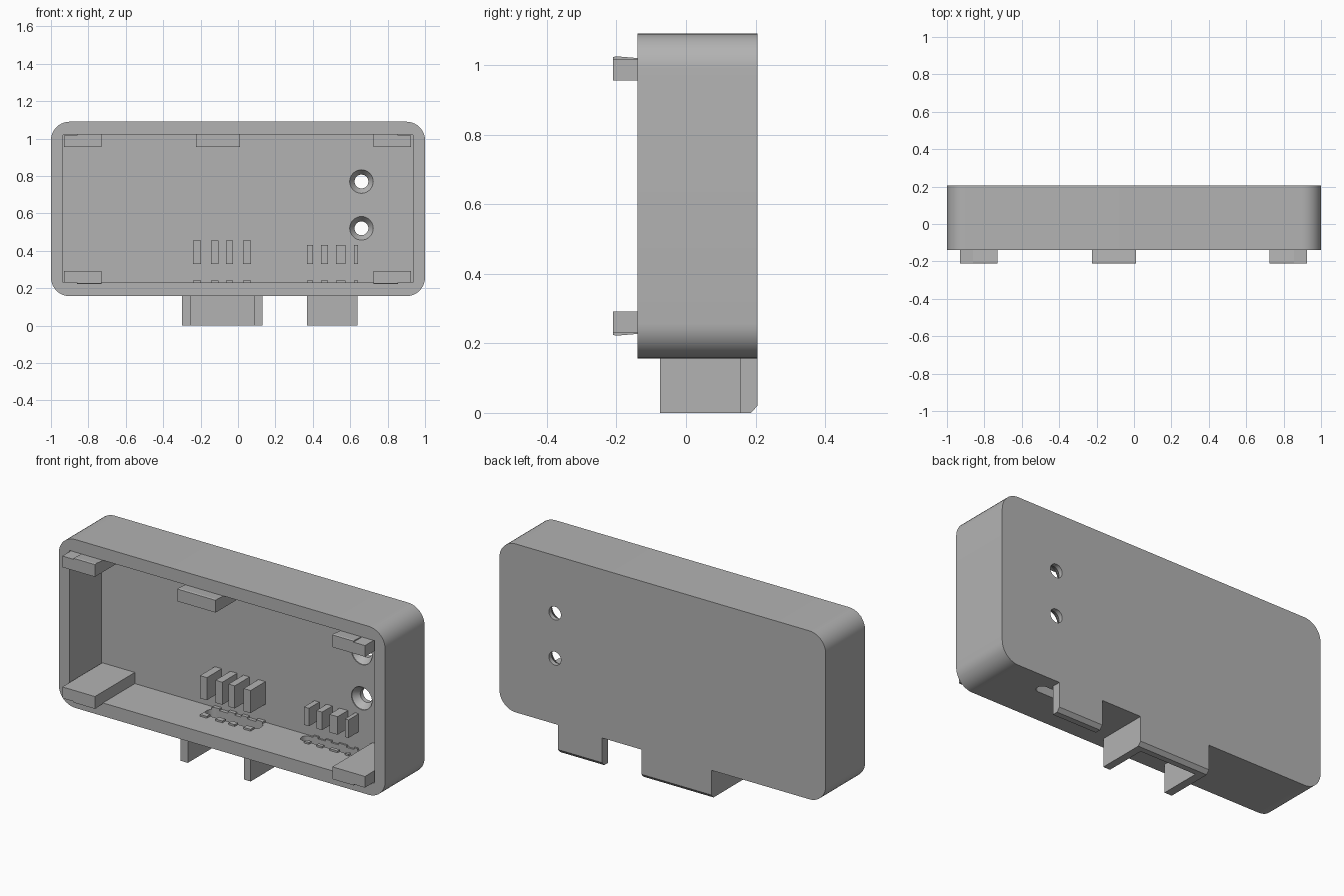
import bpy, bmesh, math
from mathutils import Vector

cube = bpy.data.objects.get("Cube")
if cube:
    bpy.data.objects.remove(cube)

grey = bpy.data.materials.new("plain grey")
grey.use_nodes = True
grey.diffuse_color = (0.45, 0.45, 0.45, 1)
grey.node_tree.nodes["Principled BSDF"].inputs["Base Color"].default_value = (0.45, 0.45, 0.45, 1)

BACK, FLOOR, FRONT, TIP = 0.205, 0.14, -0.14, -0.21
BOTTOM, TOP = 0.157, 1.09
MID_Z = (BOTTOM + TOP) / 2


def prism(name, outline, offset):
    """Extrude a closed outline of 3D points along an offset."""
    bm = bmesh.new()
    face = bm.faces.new([bm.verts.new(p) for p in outline])
    new = bmesh.ops.extrude_face_region(bm, geom=[face])["geom"]
    bmesh.ops.translate(bm, vec=Vector(offset),
                        verts=[v for v in new if isinstance(v, bmesh.types.BMVert)])
    bmesh.ops.recalc_face_normals(bm, faces=bm.faces)
    mesh = bpy.data.meshes.new(name)
    bm.to_mesh(mesh)
    bm.free()
    obj = bpy.data.objects.new(name, mesh)
    bpy.context.collection.objects.link(obj)
    mesh.materials.append(grey)
    return obj


def box(name, x0, x1, y0, y1, z0, z1):
    return prism(name, [(x0, y0, z0), (x1, y0, z0), (x1, y1, z0), (x0, y1, z0)], (0, 0, z1 - z0))


def rounded(x0, x1, v0, v1, r, steps=10):
    """2D rounded rectangle outline."""
    pts = []
    for cx, cy, start in ((x1 - r, v1 - r, 0), (x0 + r, v1 - r, 1),
                          (x0 + r, v0 + r, 2), (x1 - r, v0 + r, 3)):
        for i in range(steps + 1):
            a = (start + i / steps) * math.pi / 2
            pts.append((cx + r * math.cos(a), cy + r * math.sin(a)))
    return pts


def hole(name, x, z, profile):
    """Revolved cutter along y from (radius, y) pairs."""
    bm = bmesh.new()
    n = 32
    rings = [[bm.verts.new((x + r * math.cos(2 * math.pi * i / n), y,
                            z + r * math.sin(2 * math.pi * i / n))) for i in range(n)]
             for r, y in profile]
    for a, b in zip(rings, rings[1:]):
        for i in range(n):
            bm.faces.new((a[i], a[(i + 1) % n], b[(i + 1) % n], b[i]))
    bm.faces.new(rings[0])
    bm.faces.new(rings[-1])
    bmesh.ops.recalc_face_normals(bm, faces=bm.faces)
    mesh = bpy.data.meshes.new(name)
    bm.to_mesh(mesh)
    bm.free()
    obj = bpy.data.objects.new(name, mesh)
    bpy.context.collection.objects.link(obj)
    return obj


def cut(obj, cutters):
    """Subtract the cutters and bake the result."""
    for c in cutters:
        m = obj.modifiers.new("cut", 'BOOLEAN')
        m.operation, m.solver, m.object = 'DIFFERENCE', 'EXACT', c
        c.hide_render = True
    graph = bpy.context.evaluated_depsgraph_get()
    mesh = bpy.data.meshes.new_from_object(obj.evaluated_get(graph))
    obj.modifiers.clear()
    obj.data = mesh
    mesh.materials.clear()
    mesh.materials.append(grey)
    mesh.polygons.foreach_set("material_index", [0] * len(mesh.polygons))


# Tray with rounded outer corners, open at the front
shell = prism("case_shell", [(x, FRONT, z) for x, z in rounded(-1, 1, BOTTOM, TOP, 0.1)],
              (0, BACK - FRONT, 0))

# Port slots through the bottom wall
slots = [prism("wide_slot_cutter", [(x, y, 0.1) for x, y in rounded(-0.25, 0.085, 0.04, 0.12, 0.035)], (0, 0, 0.2)),
         prism("small_slot_cutter", [(x, y, 0.1) for x, y in rounded(0.32, 0.69, 0.07, 0.13, 0.029)], (0, 0, 0.2))]
cutters = [box("cavity_cutter", -0.935, 0.935, -0.3, FLOOR, 0.23, 1.02)] + slots

# Countersunk screw holes in the back wall
for z in (0.77, 0.52):
    cutters.append(hole("screw_hole_cutter", 0.66, z,
                        [(0.063, 0.12), (0.063, FLOOR + 0.005), (0.037, 0.18), (0.037, 0.25)]))
cut(shell, cutters)

# Support ribs on the back wall, with low pads under them on the bottom wall
groups = [("wide_port", 0.01, 0.455, [(-0.24, -0.198), (-0.145, -0.103), (-0.065, -0.027), (0.027, 0.07)]),
          ("small_port", 0.05, 0.43, [(0.37, 0.4), (0.445, 0.48), (0.525, 0.575), (0.62, 0.642)])]
for (name, y0, z1, spans), slot in zip(groups, slots):
    for x0, x1 in spans:
        box(name + "_rib", x0, x1, y0, FLOOR + 0.01, 0.33, z1)
        pad = box(name + "_pad", x0, x1, y0, FLOOR + 0.01, 0.222, 0.24)
        cut(pad, [slot])

# Snap tabs running from the back wall out past the front rim
def tab(name, x0, x1, lip0, lip1, side):
    def flip(z):
        return MID_Z + side * (z - MID_Z)
    box(name, x0, x1, TIP, FLOOR + 0.01, flip(0.955), flip(1.017))
    lip = [(TIP + 0.01, 1.025), (FRONT, 1.02), (FRONT, 1.0), (TIP, 1.0), (TIP, 1.023)]
    prism(name + "_lip", [(lip0, y, flip(z)) for y, z in lip], (lip1 - lip0, 0, 0))


for side, level in ((1, "upper"), (-1, "lower")):
    tab(level + "_right_tab", -0.93, -0.73, -0.86, -0.73, side)
    tab(level + "_left_tab", 0.725, 0.925, 0.725, 0.855, side)
tab("upper_middle_tab", -0.225, 0.01, -0.225, 0.01, 1)

# Back plates hanging below the ports, with a chamfered outer bottom edge
plate = [(0.155, 0), (0.187, 0), (BACK, 0.02), (BACK, BOTTOM + 0.003), (0.155, BOTTOM + 0.003)]
for name, x0, x1 in (("wide_port_plate", -0.3, 0.13), ("small_port_plate", 0.37, 0.64)):
    prism(name, [(x0, y, z) for y, z in plate], (x1 - x0, 0, 0))

# Side fins of the wide port
for name, x0, x1 in (("right_fin", -0.3, -0.255), ("left_fin", 0.088, 0.13)):
    box(name, x0, x1, -0.075, 0.156, 0, BOTTOM + 0.003)

# Remove cutters and smooth the curved surfaces
for obj in list(bpy.context.collection.objects):
    if "cutter" in obj.name:
        bpy.data.objects.remove(obj)
bpy.ops.object.select_all(action='DESELECT')
shell.select_set(True)
bpy.context.view_layer.objects.active = shell
bpy.ops.object.shade_smooth_by_angle(angle=math.radians(30))
